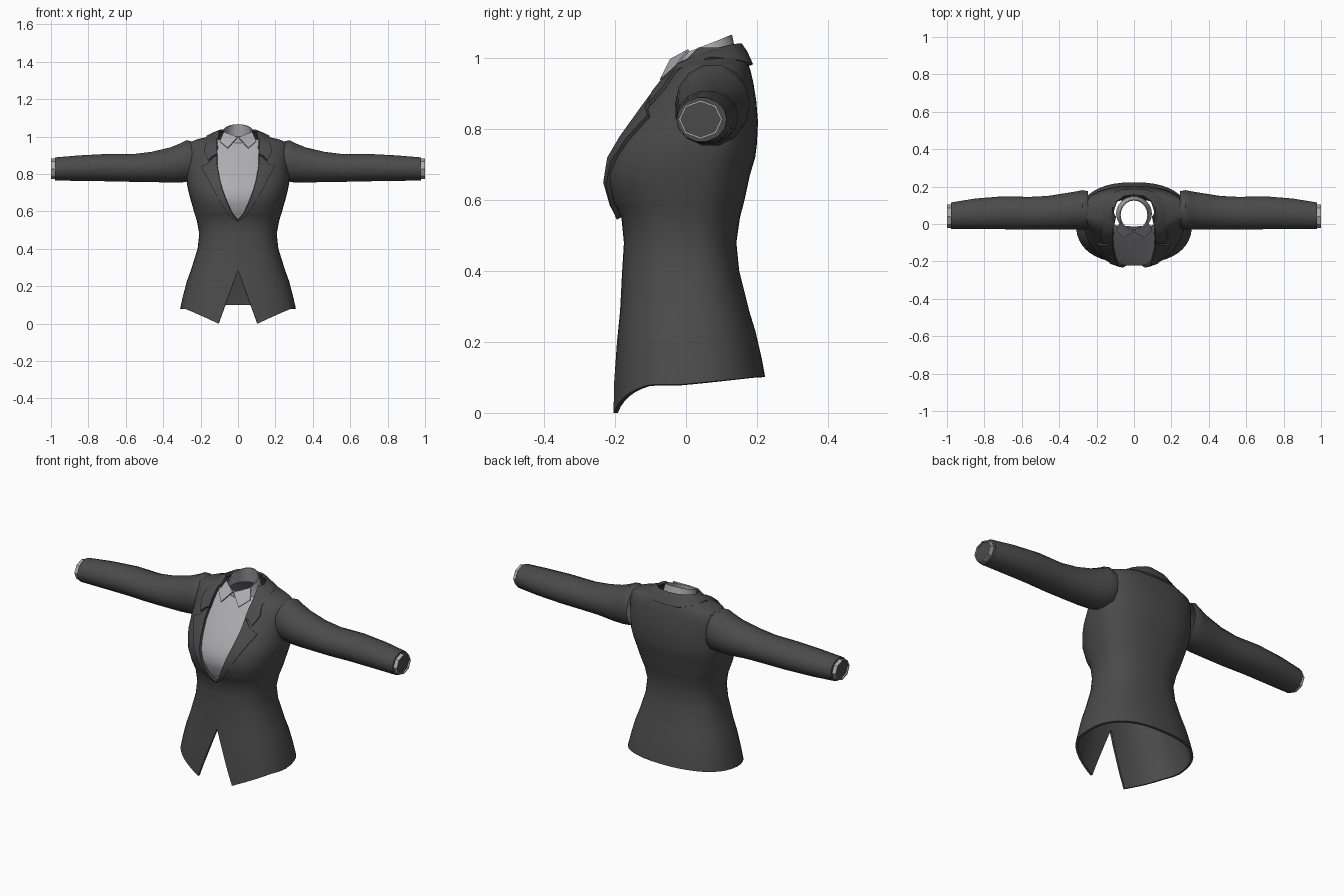
import bpy, bmesh, math

cube = bpy.data.objects.get("Cube")
if cube:
    bpy.data.objects.remove(cube, do_unlink=True)


def material(name, rgb):
    m = bpy.data.materials.new(name)
    m.use_nodes = True
    m.diffuse_color = (*rgb, 1)
    m.node_tree.nodes["Principled BSDF"].inputs["Base Color"].default_value = (*rgb, 1)
    return m


CHARCOAL = material("charcoal cloth", (0.07, 0.07, 0.07))
SHIRT = material("pale grey shirt", (0.42, 0.42, 0.44))


def grid(name, rows, mat, cyclic=False, cap=False, mirror=False, thick=0.0):
    """Skin rows of points into a surface, then mirror and thicken it."""
    bm = bmesh.new()
    vs = [[bm.verts.new(p) for p in row] for row in rows]
    n = len(rows[0])
    for lo, hi in zip(vs, vs[1:]):
        for i in range(n if cyclic else n - 1):
            j = (i + 1) % n
            bm.faces.new((lo[i], lo[j], hi[j], hi[i]))
    if cap:
        bm.faces.new(vs[-1])
    bmesh.ops.remove_doubles(bm, verts=bm.verts, dist=0.0002)
    mesh = bpy.data.meshes.new(name)
    bm.to_mesh(mesh)
    bm.free()
    mesh.materials.append(mat)
    ob = bpy.data.objects.new(name, mesh)
    bpy.context.collection.objects.link(ob)
    bpy.ops.object.select_all(action='DESELECT')
    bpy.context.view_layer.objects.active = ob
    ob.select_set(True)
    if mirror:
        ob.modifiers.new("mirror", 'MIRROR')
        bpy.ops.object.modifier_apply(modifier="mirror")
    if thick:
        s = ob.modifiers.new("thickness", 'SOLIDIFY')
        s.thickness, s.offset = thick, -1
        bpy.ops.object.modifier_apply(modifier="thickness")
    bpy.ops.object.shade_smooth_by_angle(angle=math.radians(40))
    return ob


def table(rows, z):
    """Interpolate the columns of a table keyed by its first column."""
    if z <= rows[0][0]:
        return rows[0][1:]
    for a, b in zip(rows, rows[1:]):
        if z <= b[0]:
            f = (z - a[0]) / (b[0] - a[0])
            return [p + (q - p) * f for p, q in zip(a[1:], b[1:])]
    return rows[-1][1:]


# Torso: height, half width, front y, back y, y of the widest point
TORSO = [
    (0, .325, -.21, .235, 0), (.08, .31, -.206, .227, 0),
    (.2, .283, -.195, .205, 0), (.285, .252, -.186, .179, 0),
    (.4, .216, -.18, .15, 0), (.48, .207, -.175, .142, 0),
    (.55, .22, -.182, .152, .01), (.6, .236, -.21, .165, .02),
    (.67, .256, -.228, .18, .03), (.72, .268, -.215, .195, .04),
    (.76, .275, -.195, .2, .05), (.82, .275, -.155, .203, .06),
    (.88, .275, -.11, .198, .07), (.93, .275, -.07, .19, .07),
    (.965, .268, -.04, .182, .07), (.985, .22, -.02, .175, .07),
    (1.0, .155, -.01, .17, .07), (1.03, .115, .01, .16, .07),
]
# Half width of the neckline opening by height
NECK = [(.55, 0), (.585, .03), (.65, .06), (.72, .085), (.78, .1),
        (.85, .112), (.985, .107), (1.03, .1)]
POWER = 2.4


def front(x, z, lift=0.0):
    """Point on the front of the torso, lifted forwards."""
    a, yf, yb, yc = table(TORSO, z)
    r = min(1, abs(x) / a)
    return (x, yc - (yc - yf) * (1 - r ** POWER) ** (1 / POWER) - lift, z)


def torso_point(k, z):
    """Point a fraction k around the torso, from one front edge to the other."""
    a, yf, yb, yc = table(TORSO, z)
    gap = .105 * max(0, 1 - z / .285) + min(table(NECK, z)[0], .93 * a)
    t0 = math.asin((gap / a) ** (POWER / 2))
    t = t0 + (2 * math.pi - 2 * t0) * k
    s, c = math.sin(t), math.cos(t)
    x = math.copysign(abs(s) ** (2 / POWER), s) * a
    y = math.copysign(abs(c) ** (2 / POWER), c)
    return (x, yc - y * ((yc - yf) if c > 0 else (yb - yc)), z)


def hem(k):
    x, y, _ = torso_point(k, 0)
    if y < 0:
        return .08 * min(1, max(0, (abs(x) - .105) / .2))
    return .08 + .022 * min(1, y / .22)


# Jacket body with cutaway front and open neckline
COLS = 40
heights = [r[0] for r in TORSO] + [.585, .64, .785, .85]
body = []
for z in sorted(heights):
    row = []
    for i in range(COLS + 1):
        k = i / COLS
        h = hem(k)
        zz = z if z >= .285 else h + z * (.285 - h) / .285
        row.append(torso_point(k, zz))
    body.append(row)
grid("jacket_body", body, CHARCOAL, thick=.012)

# Lapels: inner x and z, outer x and z, from the closure upwards
LAPEL = [(0, .55, .006, .545), (.03, .585, .046, .578), (.06, .65, .09, .643),
         (.085, .72, .128, .71), (.1, .78, .162, .775),
         (.112, .85, .197, .84), (.113, .875, .155, .862), (.112, .905, .125, .893)]
STEPS = 4
lapel = []
for xi, zi, xo, zo in LAPEL:
    lapel.append([front(xi + (xo - xi) * i / STEPS, zi + (zo - zi) * i / STEPS, .014)
                  for i in range(STEPS + 1)])
grid("lapels", lapel, CHARCOAL, mirror=True, thick=.014)

# Jacket collar: falling edge and folded edge, from the notch to the back
fall = [front(.16, .873, .014), front(.182, .92, .014), front(.172, .965, .014),
        (.168, .07, 1.004), (.138, .15, .995), (.075, .183, .985), (0, .189, .983)]
fold = [front(.112, .908, .016), front(.113, .95, .016), front(.112, .99, .01),
        (.112, .06, 1.022), (.095, .12, 1.037), (.055, .15, 1.042), (0, .157, 1.042)]
middle = [tuple((p + q) / 2 + d for p, q, d in zip(a, b, (0, 0, .006)))
          for a, b in zip(fall, fold)]
grid("jacket_collar", [fall, middle, fold], CHARCOAL, mirror=True, thick=.01)


def arm_ring(x, zc, rz, yc, ry, sides):
    return [(x, yc + ry * math.cos(2 * math.pi * i / sides),
             zc + rz * math.sin(2 * math.pi * i / sides)) for i in range(sides)]


# Sleeves: x, centre z, half height, centre y, half depth
SLEEVE = [(.245, .868, .108, .075, .1), (.275, .87, .114, .075, .106),
          (.3, .861, .109, .073, .103), (.36, .848, .097, .068, .098),
          (.46, .838, .083, .06, .09), (.56, .832, .076, .058, .087),
          (.7, .834, .075, .06, .088), (.85, .831, .07, .054, .082),
          (.978, .827, .063, .044, .071), (.978, .827, .05, .042, .055)]
grid("sleeves", [arm_ring(*s, 14) for s in SLEEVE], CHARCOAL, cyclic=True, mirror=True)

# Shirt cuffs and the dark hollow inside them
grid("shirt_cuffs", [arm_ring(x, .827, .055, .041, .062, 8) for x in (.95, 1.0)],
     SHIRT, cyclic=True, mirror=True, thick=.006)
grid("cuff_hollows", [arm_ring(x, .827, .052, .041, .058, 8) for x in (.96, .992)],
     CHARCOAL, cyclic=True, cap=True, mirror=True)

# Shirt front, set just behind the jacket edge
panel = []
for z in [.53, .55, .585, .6, .64, .67, .72, .76, .82, .88, .93, .965, .985]:
    w = table(NECK, z)[0] + .012
    panel.append([front(w * (i / 5 - 1), z, -.005) for i in range(11)])
grid("shirt_front", panel, SHIRT, thick=.004)

# Shirt collar stand, lower at the front
stand = []
for f in (0, .5, 1):
    row = []
    for i in range(24):
        t = 2 * math.pi * i / 24
        s, c = math.sin(t), math.cos(t)
        low, high = .968 - .01 * c, 1.034 - .032 * c
        row.append(((.096 - .02 * f) * s, .056 - .008 * f - (.092 - .01 * f) * c,
                    low + (high - low) * f))
    stand.append(row)
grid("shirt_collar_stand", stand, SHIRT, cyclic=True, thick=.005)

# Shirt collar points spreading from the throat
grid("shirt_collar_points",
     [[front(.055, .94, .014), front(.098, .975, .008)],
      [(.003, -.045, .998), (.076, .005, 1.025)]],
     SHIRT, mirror=True, thick=.006)
